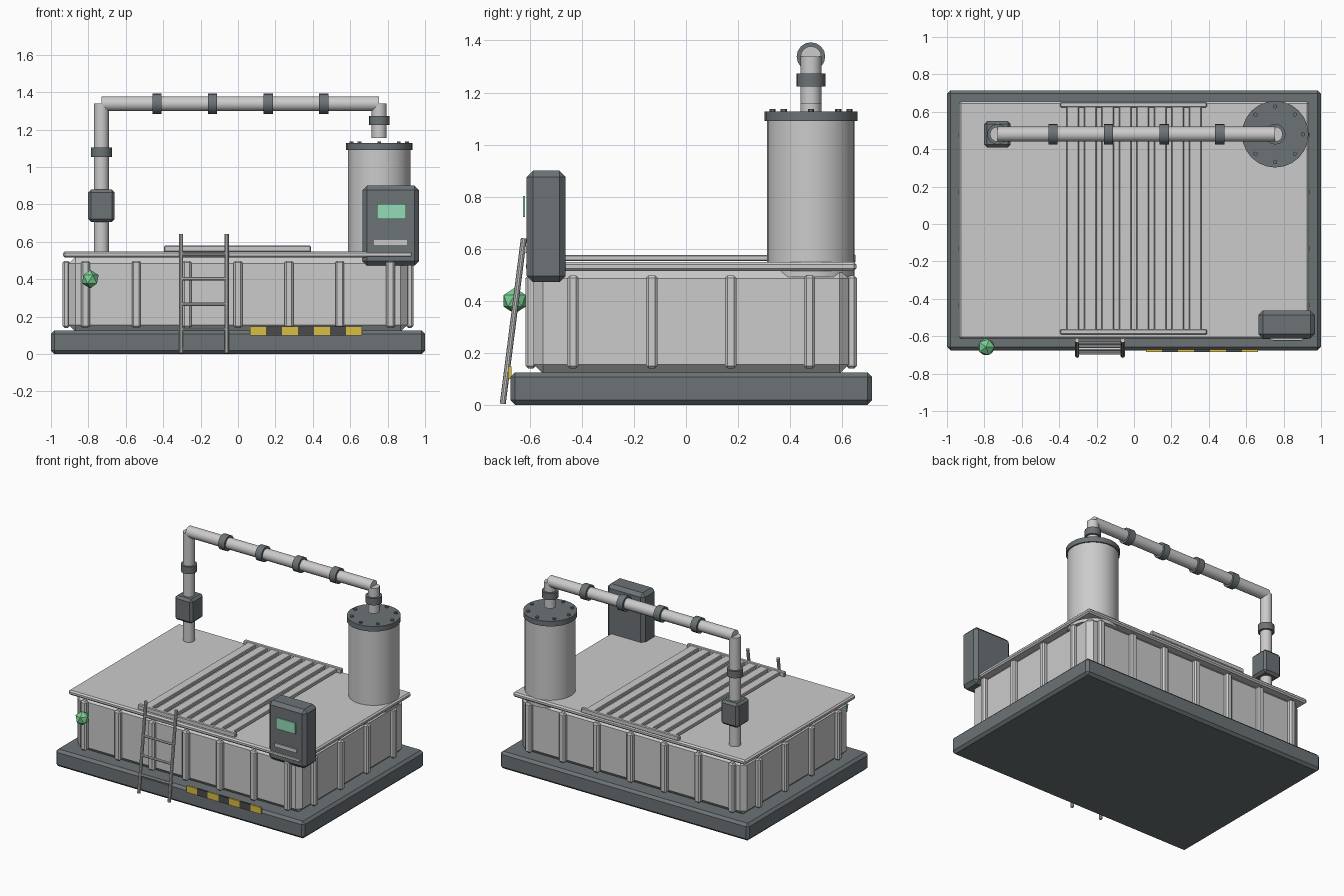
import bpy, bmesh, math
from mathutils import Vector

if "Cube" in bpy.data.objects:
    bpy.data.objects.remove(bpy.data.objects["Cube"])


def material(name, color):
    m = bpy.data.materials.new(name)
    m.diffuse_color = (*color, 1)
    m.use_nodes = True
    m.node_tree.nodes["Principled BSDF"].inputs["Base Color"].default_value = m.diffuse_color
    return m


DARK = material("dark_grey", (0.15, 0.17, 0.18))
BLACK = material("stripe_dark", (0.07, 0.07, 0.07))
YELLOW = material("stripe_yellow", (0.7, 0.52, 0.06))
GREEN = material("signal_green", (0.2, 0.65, 0.3))
SCREEN = material("screen_green", (0.3, 0.72, 0.48))

YC = 0.02                       # depth centre of the tank and base
PX, QX, PY = -0.73, 0.755, 0.48  # pipe columns
PIPE_Z = 1.338


def finish(bm, name, mat):
    mesh = bpy.data.meshes.new(name)
    bm.to_mesh(mesh)
    bm.free()
    ob = bpy.data.objects.new(name, mesh)
    bpy.context.collection.objects.link(ob)
    if mat:
        mesh.materials.append(mat)
    return ob


def box(name, x, y, z, bevel=0.0, mat=None):
    """Box from (min, max) ranges with a chamfer."""
    bm = bmesh.new()
    bmesh.ops.create_cube(bm, size=1)
    for v in bm.verts:
        v.co = Vector((r[0] + (c + 0.5) * (r[1] - r[0]) for r, c in zip((x, y, z), v.co)))
    if bevel:
        bmesh.ops.bevel(bm, geom=bm.edges[:], offset=bevel, segments=1,
                        affect='EDGES', profile=0.5)
    return finish(bm, name, mat)


def tube(name, a, b, r, mat=None, sides=16):
    """Smooth cylinder between two points."""
    a, b = Vector(a), Vector(b)
    bm = bmesh.new()
    bmesh.ops.create_cone(bm, cap_ends=True, segments=sides, radius1=r, radius2=r,
                          depth=(b - a).length)
    rot = (b - a).to_track_quat('Z', 'Y')
    for v in bm.verts:
        v.co = rot @ v.co + (a + b) / 2
    ob = finish(bm, name, mat)
    bpy.ops.object.select_all(action='DESELECT')
    bpy.context.view_layer.objects.active = ob
    ob.select_set(True)
    bpy.ops.object.shade_smooth_by_angle(angle=math.radians(35))
    return ob


def span(c, w):
    return (c - w / 2, c + w / 2)


# Base, tank body and lid
box("base_plinth", (-1, 1), span(YC, 1.39), (0, 0.125), 0.018, DARK)
box("tank_body", (-0.905, 0.905), span(YC, 1.21), (0.12, 0.52), 0.035)
box("tank_lid", (-0.935, 0.935), span(YC, 1.27), (0.515, 0.549), 0.01)

# Stiffening ribs on all four sides
for i in range(7):
    x = -0.816 + i * 0.272
    for side, s in (("front", -1), ("back", 1)):
        box(f"{side}_rib_{i}", span(x, 0.048), span(YC + s * 0.616, 0.04), (0.14, 0.498), 0.01)
for i in range(4):
    y = YC + (i - 1.5) * 0.303
    for side, s in (("left", -1), ("right", 1)):
        box(f"{side}_rib_{i}", span(s * 0.918, 0.04), span(y, 0.044), (0.14, 0.498), 0.01)

# Vent slats with end rails
for i in range(8):
    box(f"vent_slat_{i}", span((i - 3.5) * 0.0935, 0.066), (-0.58, 0.63), (0.552, 0.576), 0.004)
for side, y in (("front", -0.577), ("back", 0.638)):
    box(f"vent_rail_{side}", (-0.395, 0.39), span(y, 0.028), (0.545, 0.58), 0.005)

# Upright vessel with bolted flange
tube("vessel", (QX, PY, 0.492), (QX, PY, 1.095), 0.168, sides=32)
tube("vessel_flange", (QX, PY, 1.09), (QX, PY, 1.127), 0.178, DARK, 24)
for i in range(8):
    a = i * math.pi / 4
    x, y = QX + 0.148 * math.cos(a), PY + 0.148 * math.sin(a)
    tube(f"flange_bolt_{i}", (x, y, 1.12), (x, y, 1.137), 0.012, DARK, 6)

# Pipe run with collars and valve box
tube("pipe_outlet", (QX, PY, 1.156), (QX, PY, PIPE_Z), 0.04)
tube("pipe_overhead", (PX, PY, PIPE_Z), (QX, PY, PIPE_Z), 0.04)
tube("pipe_downcomer", (PX, PY, 0.54), (PX, PY, PIPE_Z), 0.04)
for i in range(1, 5):
    x = PX + (QX - PX) * i / 5
    tube(f"overhead_collar_{i}", (x - 0.025, PY, PIPE_Z), (x + 0.025, PY, PIPE_Z), 0.055, DARK)
tube("outlet_collar", (QX, PY, 1.223), (QX, PY, 1.273), 0.055, DARK)
tube("downcomer_collar", (PX, PY, 1.053), (PX, PY, 1.103), 0.055, DARK)
box("valve_box", span(PX, 0.142), span(PY, 0.142), (0.705, 0.88), 0.016, DARK)

# Control cabinet
box("control_cabinet", (0.665, 0.967), (-0.612, -0.462), (0.472, 0.9), 0.024, DARK)
box("cabinet_screen", (0.743, 0.898), (-0.626, -0.619), (0.722, 0.802), 0, SCREEN)
box("cabinet_slot", (0.727, 0.904), (-0.62, -0.608), (0.584, 0.61))

# Leaning ladder
LOW, HIGH = Vector((0, -0.704, 0.004)), Vector((0, -0.623, 0.64))
X1, X2 = -0.304, -0.06
for side, x in (("left", X1), ("right", X2)):
    off = Vector((x, 0, 0))
    tube(f"ladder_rail_{side}", LOW + off, HIGH + off, 0.0115, sides=10)
for i in range(4):
    p = LOW.lerp(HIGH, (0.128 + i * 0.136) / 0.64)
    tube(f"ladder_rung_{i}", (X1, p.y, p.z), (X2, p.y, p.z), 0.009, sides=8)

# Warning stripe
W = 0.6 / 7
for i in range(7):
    box(f"warning_stripe_{i}", (0.064 + i * W, 0.064 + (i + 1) * W), (-0.684, -0.67),
        (0.1, 0.148), 0, BLACK if i % 2 else YELLOW)

# Faceted signal lamp
bm = bmesh.new()
bmesh.ops.create_icosphere(bm, subdivisions=1, radius=0.05)
bmesh.ops.translate(bm, verts=bm.verts[:], vec=(-0.79, -0.658, 0.4))
finish(bm, "signal_lamp", GREEN)
